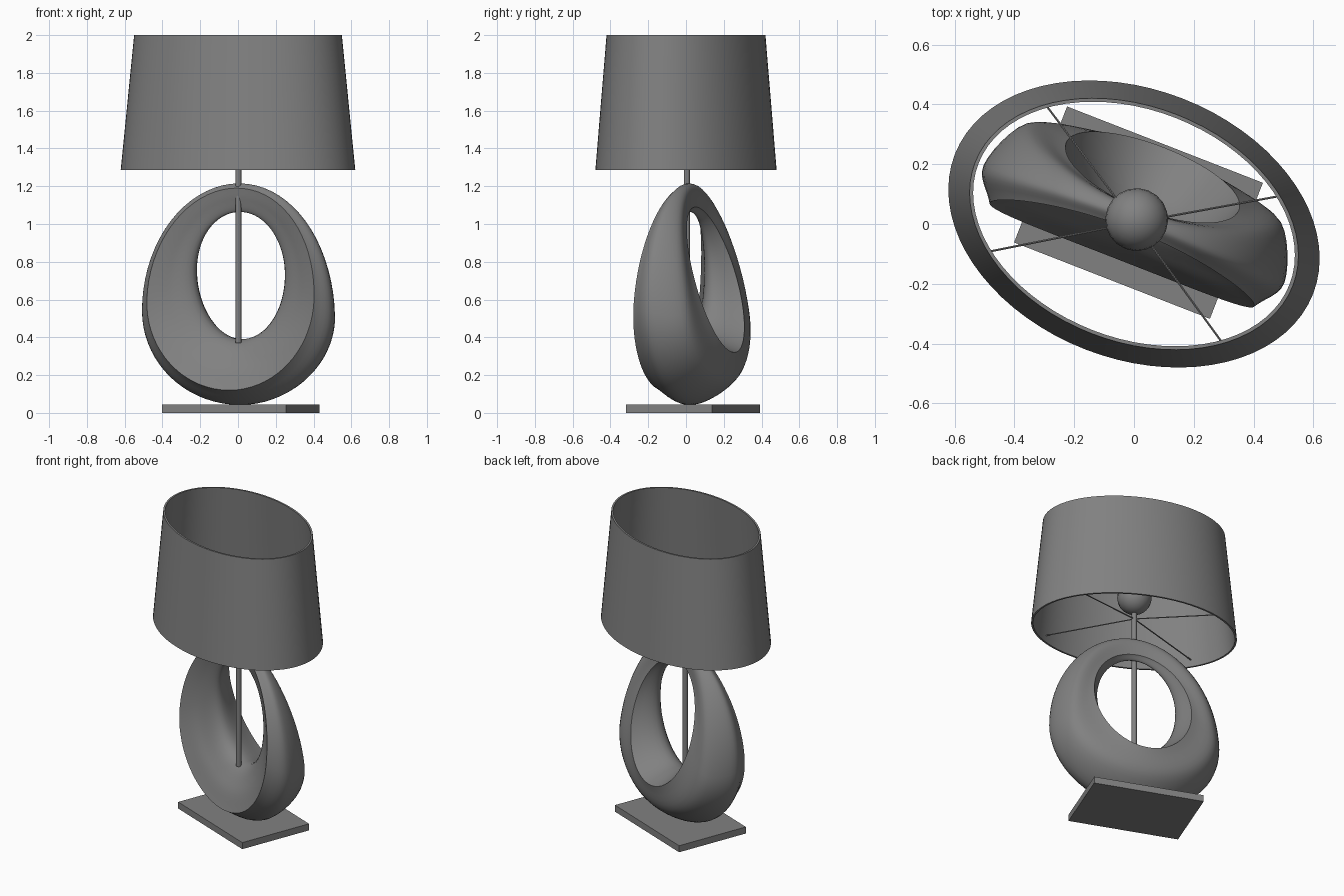
import bpy, bmesh, math
from mathutils import Vector, Matrix

TURN = math.radians(-21.3)      # the whole lamp is turned about z
SPIN = Matrix.Rotation(TURN, 4, 'Z')

cube = bpy.data.objects.get("Cube")
if cube:
    bpy.data.objects.remove(cube, do_unlink=True)

grey = bpy.data.materials.new("warm_grey")
grey.use_nodes = True
COLOUR = (0.22, 0.22, 0.22, 1)
grey.diffuse_color = COLOUR
grey.node_tree.nodes["Principled BSDF"].inputs["Base Color"].default_value = COLOUR


def finish(name, bm, sharp=40):
    """Turn a bmesh into a shaded object, rotated with the lamp."""
    bmesh.ops.recalc_face_normals(bm, faces=bm.faces)
    bm.transform(SPIN)
    mesh = bpy.data.meshes.new(name)
    bm.to_mesh(mesh)
    bm.free()
    mesh.materials.append(grey)
    obj = bpy.data.objects.new(name, mesh)
    bpy.context.collection.objects.link(obj)
    bpy.ops.object.select_all(action='DESELECT')
    obj.select_set(True)
    bpy.context.view_layer.objects.active = obj
    bpy.ops.object.shade_smooth_by_angle(angle=math.radians(sharp))
    return obj


def bridge_rings(bm, rings):
    """Join closed rings, the last one back to the first."""
    rows = [[bm.verts.new(p) for p in ring] for ring in rings]
    n = len(rows[0])
    for a, b in zip(rows, rows[1:] + rows[:1]):
        for i in range(n):
            j = (i + 1) % n
            bm.faces.new((a[i], a[j], b[j], b[i]))


def tube(bm, start, end, radius, sides):
    start, end = Vector(start), Vector(end)
    axis = end - start
    place = Matrix.Translation((start + end) / 2) @ axis.to_track_quat('Z', 'Y').to_matrix().to_4x4()
    bmesh.ops.create_cone(bm, cap_ends=True, segments=sides, radius1=radius,
                          radius2=radius, depth=axis.length, matrix=place)


# Base plate
bm = bmesh.new()
centre = SPIN.inverted() @ Vector((0.015, 0.038, 0.022))
bmesh.ops.create_cube(bm, size=1, matrix=Matrix.Translation(centre) @ Matrix.Diagonal((0.703, 0.488, 0.044, 1)))
finish("base_plate", bm)

# Egg-shaped body: each loop is half width, bottom, widest height, top,
# and its depth at bottom, middle and top
FRONT_EDGE = (0.475, 0.12, 0.60, 1.19, -0.13, -0.105, -0.02)
OUTLINE = (0.54, 0.042, 0.53, 1.215, 0.03, 0.0, 0.015)
BACK_BULGE = (0.46, 0.15, 0.53, 1.19, 0.22, 0.155, 0.05)
BACK_EDGE = (0.31, 0.32, 0.70, 1.09, 0.275, 0.17, 0.055)
THROAT = (0.255, 0.39, 0.74, 1.065, 0.05, 0.03, 0.02)
FRONT_BOWL = (0.37, 0.27, 0.66, 1.13, -0.07, -0.045, -0.005)


def egg_point(loop, t):
    half, low, wide, high, d0, d1, d2 = loop
    c = math.cos(t)
    z = wide - c * (wide - low if c > 0 else high - wide)
    u = (z - low) / (high - low)
    depth = d0 * (1 - u) * (1 - 2 * u) + 4 * d1 * u * (1 - u) + d2 * u * (2 * u - 1)
    return Vector((half * math.sin(t), depth, z))


def spline(points, steps):
    """Smooth curve through the points, without its last point."""
    pts = [2 * points[0] - points[1]] + points + [2 * points[-1] - points[-2]]
    out = []
    for a, b, c, d in zip(pts, pts[1:], pts[2:], pts[3:]):
        for k in range(steps):
            s = k / steps
            out.append(0.5 * (2 * b + (c - a) * s + (2 * a - 5 * b + 4 * c - d) * s ** 2
                              + (3 * b - a - 3 * c + d) * s ** 3))
    return out


sections = []
SEGMENTS = 72
for i in range(SEGMENTS):
    t = math.tau * i / SEGMENTS
    outer = [egg_point(l, t) for l in (FRONT_EDGE, OUTLINE, BACK_BULGE, BACK_EDGE)]
    inner = [egg_point(l, t) for l in (BACK_EDGE, THROAT, FRONT_BOWL, FRONT_EDGE)]
    sections.append(spline(outer, 6) + spline(inner, 6))
bm = bmesh.new()
bridge_rings(bm, sections)
finish("egg_body", bm)

# Stem through the opening
bm = bmesh.new()
tube(bm, (0, 0.005, 0.37), (0, 0.005, 1.44), 0.016, 16)
finish("stem", bm)

# Bulb
bm = bmesh.new()
bmesh.ops.create_uvsphere(bm, u_segments=20, v_segments=12, radius=0.105,
                          matrix=Matrix.Translation((0.003, 0.017, 1.51)))
finish("bulb", bm)

# Wires that carry the shade
bm = bmesh.new()
for sx in (-1, 1):
    for sy in (-1, 1):
        tube(bm, (0, 0.005, 1.37), (0.47 * sx, 0.295 * sy, 1.33), 0.004, 6)
finish("shade_wires", bm)


# Oval shade, open at both ends
def oval(a, b, z, sides=72):
    return [(a * math.cos(math.tau * i / sides), b * math.sin(math.tau * i / sides), z)
            for i in range(sides)]


WALL = 0.012
bm = bmesh.new()
bridge_rings(bm, [oval(0.643, 0.45, 1.285), oval(0.57, 0.393, 2.0),
                  oval(0.57 - WALL, 0.393 - WALL, 2.0), oval(0.643 - WALL, 0.45 - WALL, 1.285)])
finish("lamp_shade", bm)
